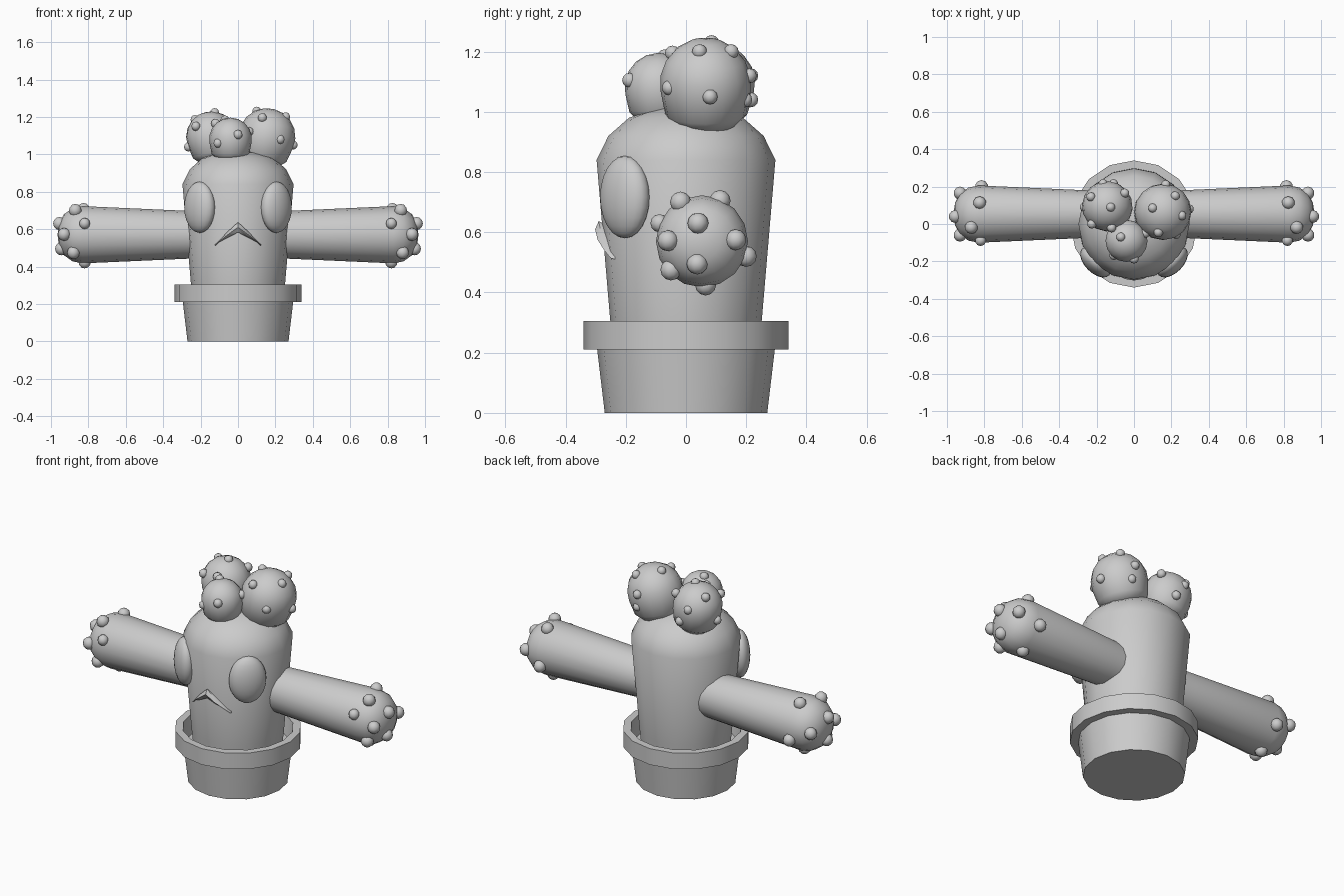
import bpy, bmesh, math
from mathutils import Vector, Matrix

if "Cube" in bpy.data.objects:
    bpy.data.objects.remove(bpy.data.objects["Cube"])

grey = bpy.data.materials.new("plain grey")
grey.diffuse_color = (0.6, 0.6, 0.6, 1)
grey.use_nodes = True
grey.node_tree.nodes["Principled BSDF"].inputs["Base Color"].default_value = grey.diffuse_color


def finish(name, bm, angle=40):
    bmesh.ops.recalc_face_normals(bm, faces=bm.faces)
    me = bpy.data.meshes.new(name)
    bm.to_mesh(me)
    bm.free()
    me.materials.append(grey)
    ob = bpy.data.objects.new(name, me)
    bpy.context.collection.objects.link(ob)
    bpy.ops.object.select_all(action='DESELECT')
    ob.select_set(True)
    bpy.context.view_layer.objects.active = ob
    bpy.ops.object.shade_smooth_by_angle(angle=math.radians(angle))
    return ob


def lathe(name, profile, matrix=Matrix(), n=16, angle=40):
    """Turn (radius, height) points around z, then place with matrix."""
    bm = bmesh.new()
    rings = []
    for r, h in profile:
        if r == 0:
            rings.append([bm.verts.new((0, 0, h))] * n)
        else:
            rings.append([bm.verts.new((r * math.cos(math.tau * i / n), r * math.sin(math.tau * i / n), h))
                          for i in range(n)])
    for a, b in zip(rings, rings[1:]):
        for i in range(n):
            j = (i + 1) % n
            quad = list(dict.fromkeys([a[i], a[j], b[j], b[i]]))
            bm.faces.new(quad)
    bm.transform(matrix)
    return finish(name, bm, angle)


def bumps(name, points, radius):
    """One mesh of small round nubs."""
    bm = bmesh.new()
    for p in points:
        r = p[3] if len(p) > 3 else radius
        bmesh.ops.create_uvsphere(bm, u_segments=10, v_segments=6, radius=r,
                                  matrix=Matrix.Translation(p[:3]))
    return finish(name, bm, 60)


# Pot with thick rim and recessed floor
lathe("pot", [(0, 0), (.27, 0), (.295, .21), (.34, .21), (.34, .305),
              (.298, .305), (.285, .2), (0, .2)], angle=30)

# Body
lathe("body", [(0, .19), (.24, .19), (.252, .31), (.297, .84), (.258, .92),
               (.19, .98), (.1, 1.01), (0, 1.02)], angle=50)

# Arms, nubs on their ends
arm_profile = [(0, .1), (.12, .1), (.128, .27), (.153, .83), (.142, .885),
               (.11, .93), (.06, .957), (0, .965)]
arm_nubs = [(.955, .04, .63), (.93, -.06, .572), (.93, .165, .575), (.945, .037, .495),
            (.87, -.018, .70), (.825, .113, .705), (.815, .2, .52), (.82, .065, .425),
            (.88, -.05, .475), (.82, -.088, .63, .03)]
for side, s in (("right", 1), ("left", -1)):
    m = Matrix.Translation((0, .053, .57)) @ Matrix.Rotation(s * math.pi / 2, 4, 'Y')
    lathe(side + "_arm", arm_profile, m)
    bumps(side + "_arm_nubs", [(s * p[0], *p[1:]) for p in arm_nubs], .035)

# Three buds on the head: centre, radius, lean direction
buds = {
    "right_bud": ((.155, .065, 1.095), .152, (.25, 0, 1)),
    "left_bud": ((-.143, .095, 1.095), .135, (-.2, .1, 1)),
    "front_bud": ((-.04, -.09, 1.082), .114, (0, -.03, 1)),
}
for name, (c, r, lean) in buds.items():
    prof = [(0, -r), (.62 * r, -.97 * r), (.88 * r, -.7 * r)]
    prof += [(r * math.cos(a), r * math.sin(a))
             for a in (math.radians(d) for d in (-10, 10, 30, 50, 70))] + [(0, r)]
    lathe(name, prof, Matrix.Translation(c) @ Vector(lean).to_track_quat('Z', 'Y').to_matrix().to_4x4(),
          angle=50)

bud_nubs = {
    "right_bud": [(.13, -.045, 1.195), (.225, -.055, 1.08), (.255, .045, 1.2), (.295, .08, 1.05),
                  (.1, .085, 1.23), (.18, .195, 1.04), (.17, .21, 1.12), (.22, .15, 1.2)],
    "left_bud": [(-.225, .0, 1.15), (-.23, .145, 1.185), (-.125, .09, 1.222), (-.165, .215, 1.12),
                 (-.05, .165, 1.17), (-.265, .09, 1.04), (-.12, -.02, 1.165), (-.11, .215, 1.04)],
    "front_bud": [(0, -.187, 1.105), (-.107, -.168, 1.06), (-.07, -.07, 1.183), (.06, -.05, 1.12)],
}
for name, pts in bud_nubs.items():
    bumps(name + "_nubs", pts, .025)

# Oval eyes facing outward at 45 degrees
for side, s in (("right", 1), ("left", -1)):
    bm = bmesh.new()
    m = (Matrix.Translation((s * .205, -.203, .717)) @ Matrix.Rotation(s * math.pi / 4, 4, 'Z')
         @ Matrix.Diagonal((.102, .058, .137, 1)))
    bmesh.ops.create_uvsphere(bm, u_segments=20, v_segments=12, radius=1, matrix=m)
    finish(side + "_eye", bm, 60)

# Frowning mouth: a four-sided section swept along a bent path, tapering to the tips
bm = bmesh.new()
rings = []
for x in (-.123, -.1, -.05, 0, .05, .1, .123):
    a = abs(x)
    top = .637 - a * .85 - a * a * 1.2
    low = .583 - a * .52
    if a > .12:
        top, low = .518, .51
    front = -.302 + a * a * 3.4
    mid = (top + low) / 2
    rings.append([bm.verts.new(v) for v in ((x, front + .012, top), (x, front, mid),
                                            (x, front + .015, low), (x, front + .07, mid))])
for a, b in zip(rings, rings[1:]):
    for i in range(4):
        bm.faces.new((a[i], a[(i + 1) % 4], b[(i + 1) % 4], b[i]))
bm.faces.new(rings[0])
bm.faces.new(rings[-1])
finish("mouth", bm, 50)
